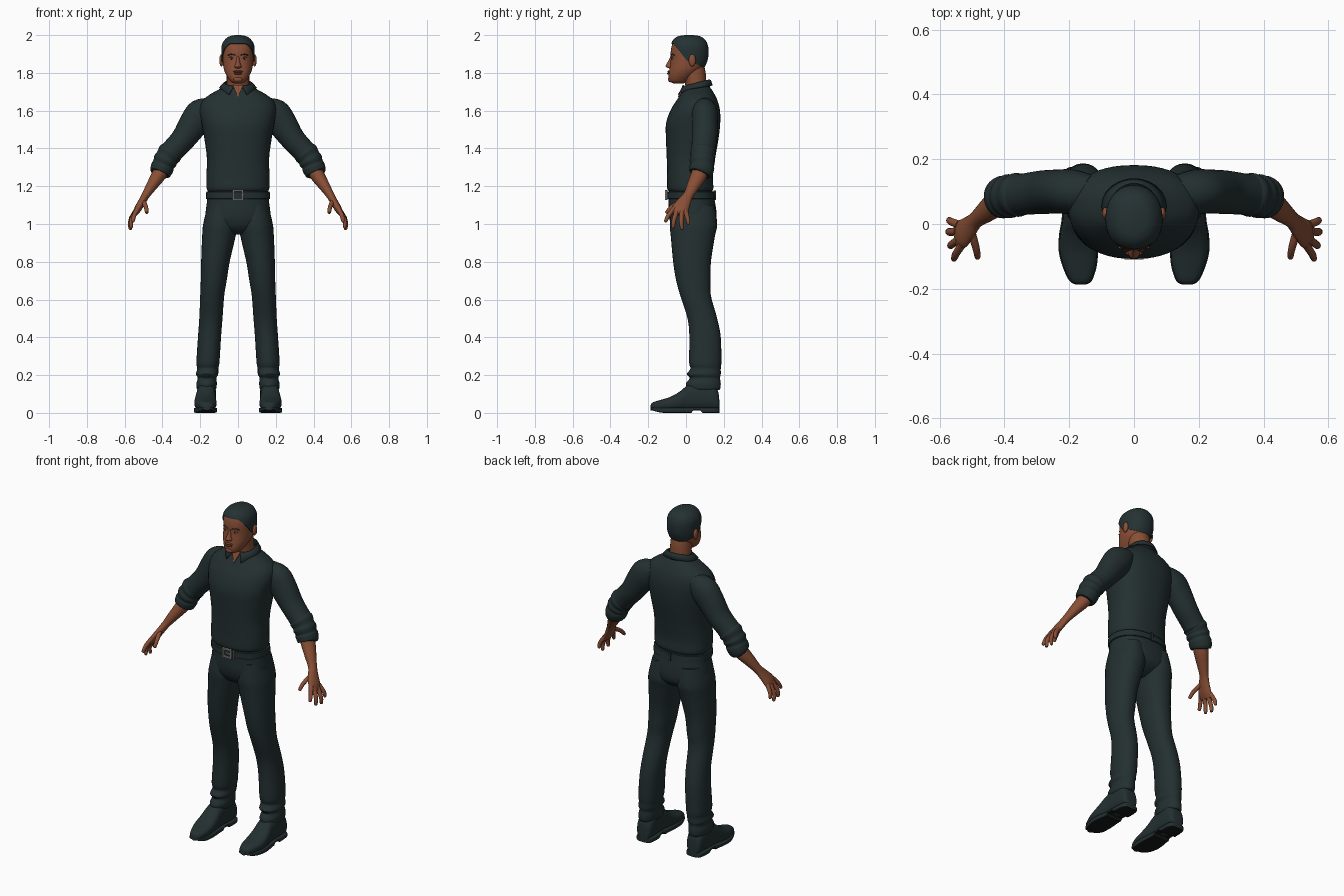
import bpy, bmesh, math
from mathutils import Vector as V

if "Cube" in bpy.data.objects:
    bpy.data.objects.remove(bpy.data.objects["Cube"])


def material(name, rgb):
    m = bpy.data.materials.new(name)
    m.diffuse_color = (*rgb, 1)
    m.use_nodes = True
    m.node_tree.nodes["Principled BSDF"].inputs["Base Color"].default_value = m.diffuse_color
    return m


CLOTH = material("dark cloth", (0.017, 0.029, 0.030))
HAIR = material("dark hair", (0.018, 0.031, 0.033))
SKIN = material("brown skin", (0.25, 0.077, 0.036))
LIP = material("lip brown", (0.16, 0.045, 0.026))
BLACK = material("sole black", (0.008, 0.010, 0.010))
STEEL = material("buckle metal", (0.30, 0.29, 0.27))
EYE = material("eye white", (0.45, 0.38, 0.33))


def finish(name, bm, mats, angle=40):
    bmesh.ops.recalc_face_normals(bm, faces=bm.faces)
    me = bpy.data.meshes.new(name)
    bm.to_mesh(me)
    bm.free()
    for m in mats:
        me.materials.append(m)
    ob = bpy.data.objects.new(name, me)
    bpy.context.collection.objects.link(ob)
    bpy.context.view_layer.objects.active = ob
    for o in bpy.context.selected_objects:
        o.select_set(False)
    ob.select_set(True)
    bpy.ops.object.shade_smooth_by_angle(angle=math.radians(angle))
    return ob


def smooth(keys, sub=4):
    """Catmull-Rom interpolation of a list of key tuples."""
    ks = [V(k) for k in keys]
    out = []
    for i in range(len(ks) - 1):
        a, b, c, d = ks[max(i - 1, 0)], ks[i], ks[i + 1], ks[min(i + 2, len(ks) - 1)]
        for j in range(sub):
            t = j / sub
            out.append(0.5 * (2 * b + (c - a) * t + (2 * a - 5 * b + 4 * c - d) * t * t
                              + (3 * b - a - 3 * c + d) * t ** 3))
    return out + [ks[-1]]


def loft_bm(rings, n=28, e=2.0):
    """Skin capped superellipse rings given as (centre, u, v)."""
    bm = bmesh.new()
    f = lambda q: math.copysign(abs(q) ** (2 / e), q)
    rows = [[bm.verts.new(c + u * f(math.cos(2 * math.pi * k / n)) + v * f(math.sin(2 * math.pi * k / n)))
             for k in range(n)] for c, u, v in rings]
    for a, b in zip(rows, rows[1:]):
        for k in range(n):
            bm.faces.new((a[k], a[(k + 1) % n], b[(k + 1) % n], b[k]))
    bm.faces.new(rows[0])
    bm.faces.new(rows[-1])
    return bm


def level_rings(keys, sub=4):
    """Level rings from (z, y front, y back, x left, x right)."""
    return [(V(((l + r) / 2, (f + b) / 2, z)), V(((r - l) / 2, 0, 0)), V((0, (b - f) / 2, 0)))
            for z, f, b, l, r in smooth(keys, sub)]


def level(name, keys, mat, n=32, e=2.2, sub=4):
    return finish(name, loft_bm(level_rings(keys, sub), n, e), [mat])


def sym(keys):
    return [(z, f, b, -w, w) for z, f, b, w in keys]


def tube(name, keys, mat, n=20, sub=4, s=1):
    """Tube through (x, y, z, depth radius, thickness radius)."""
    ks = smooth([(s * k[0], *k[1:]) for k in keys], sub)
    ps = [V(k[:3]) for k in ks]
    rings = []
    for i, k in enumerate(ks):
        t = (ps[min(i + 1, len(ps) - 1)] - ps[max(i - 1, 0)]).normalized()
        side = t.cross(V((0, 1, 0))).normalized()
        rings.append((ps[i], side.cross(t) * k[3], side * k[4]))
    return finish(name, loft_bm(rings, n), [mat])


def ball(name, c, r, mat):
    bm = bmesh.new()
    bmesh.ops.create_uvsphere(bm, u_segments=16, v_segments=10, radius=1)
    for v in bm.verts:
        v.co = V([c[i] + v.co[i] * r[i] for i in range(3)])
    return finish(name, bm, [mat])


def box(name, c, size, mat):
    bm = bmesh.new()
    bmesh.ops.create_cube(bm, size=1)
    for v in bm.verts:
        v.co = V([c[i] + v.co[i] * size[i] for i in range(3)])
    return finish(name, bm, [mat])


# Shirt body, hips and belt
level("shirt_body", sym([(1.172, -.088, .135, .158), (1.19, -.1, .145, .166), (1.25, -.1, .142, .167),
      (1.35, -.102, .155, .165), (1.45, -.106, .172, .178), (1.53, -.106, .181, .192),
      (1.6, -.083, .18, .202), (1.65, -.053, .168, .19), (1.685, -.03, .152, .15),
      (1.71, -.018, .137, .105), (1.73, -.01, .122, .075)]), CLOTH, 48, 2.3)
level("hips", sym([(1.18, -.09, .14, .158), (1.12, -.092, .153, .164), (1.05, -.092, .162, .172),
      (1.0, -.08, .155, .165), (.965, -.055, .12, .12), (.945, -.02, .08, .05)]), CLOTH, 48, 2.3)
level("belt", sym([(1.132, -.094, .15, .164), (1.134, -.1, .155, .169), (1.17, -.1, .15, .168),
      (1.172, -.094, .145, .163)]), CLOTH, 48, 2.3, 1)
for sx in (-.026, .026):
    box("buckle_side", (sx, -.104, 1.153), (.008, .012, .054), STEEL)
for sz in (1.13, 1.176):
    box("buckle_bar", (0, -.104, sz), (.06, .012, .008), STEEL)
box("buckle_prong", (.008, -.105, 1.153), (.034, .01, .006), STEEL)
box("belt_keeper", (.042, -.102, 1.153), (.007, .01, .048), STEEL)
box("belt_loop_back", (0, .152, 1.152), (.014, .012, .05), CLOTH)

# Neck, collar and open neckline
tube("neck", [(0, .06, 1.68, .058, .062), (0, .052, 1.74, .056, .06), (0, .045, 1.79, .06, .06),
     (0, .035, 1.84, .06, .06)], SKIN, 24)
bm = bmesh.new()
rows = []
for i in range(41):
    t = i / 40 * 2 - 1
    a, b = math.pi + t * (math.pi - .33), math.pi + t * (math.pi - .5)
    front = max(0, math.cos(b))
    ro = .086 + .034 * front ** 2
    top = 1.748 - .018 * math.cos(a)
    rows.append([bm.verts.new(p) for p in (
        (.068 * math.sin(a), .055 - .066 * math.cos(a), top - .045),
        (.073 * math.sin(a), .055 - .070 * math.cos(a), top),
        (.081 * math.sin(a), .055 - .078 * math.cos(a), top - .006),
        (.1 * math.sin(b), .055 - ro * math.cos(b), 1.722 - .012 * math.cos(b) - .042 * front ** 4))])
for a, b in zip(rows, rows[1:]):
    for k in range(3):
        bm.faces.new((a[k], b[k], b[k + 1], a[k + 1]))
sol = finish("collar", bm, [CLOTH]).modifiers.new("thickness", "SOLIDIFY")
sol.thickness = .006
bm = bmesh.new()
tri = [bm.verts.new(p) for p in ((-.028, -.018, 1.735), (.028, -.018, 1.735), (0, -.043, 1.672))]
f = bm.faces.new(tri)
ex = bmesh.ops.extrude_face_region(bm, geom=[f])["geom"]
bmesh.ops.translate(bm, vec=(0, .008, 0), verts=[g for g in ex if isinstance(g, bmesh.types.BMVert)])
finish("neckline_skin", bm, [SKIN])

# Head, with the hair raised from the scalp along cut hairlines
head = sym([(1.745, -.068, -.01, .022), (1.755, -.087, .01, .04), (1.78, -.092, .04, .058),
            (1.805, -.09, .07, .07), (1.83, -.086, .092, .077), (1.87, -.081, .109, .081),
            (1.91, -.081, .114, .082), (1.945, -.075, .11, .08), (1.97, -.064, .098, .067),
            (1.987, -.042, .076, .045), (1.994, -.005, .04, .015)])
bm = loft_bm(level_rings(head), 40, 2.15)
bmesh.ops.recalc_face_normals(bm, faces=bm.faces)
planes = [(V((0, -.06, 1.95)), V((0, .085, .065))), (V((0, 0, 1.868)), V((0, .4, 1))),
          (V((0, 0, 1.953)), V((0, 0, 1)))]
for co, no in planes:
    bmesh.ops.bisect_plane(bm, geom=bm.verts[:] + bm.edges[:] + bm.faces[:], plane_co=co, plane_no=no, dist=1e-5)


def is_hair(c):
    d = [(c - co).dot(no) > 0 for co, no in planes]
    return d[2] or (d[0] and d[1])


scalp = [f for f in bm.faces if is_hair(f.calc_center_median())]
ex = bmesh.ops.extrude_face_region(bm, geom=scalp)["geom"]
raised = {g for g in ex if isinstance(g, bmesh.types.BMVert)}
bm.normal_update()
for v, nrm in [(v, v.normal.copy()) for v in raised]:
    v.co += nrm * .006
for f in bm.faces:
    f.material_index = int(any(v in raised for v in f.verts))
face = finish("head", bm, [SKIN, HAIR])
bpy.context.view_layer.update()


def face_y(x, z):
    return face.ray_cast(V((x, -1, z)), V((0, 1, 0)))[1].y


# Facial features
level("nose", sym([(1.892, -.082, -.06, .006), (1.87, -.09, -.06, .009), (1.848, -.103, -.06, .013),
      (1.836, -.108, -.06, .019), (1.828, -.1, -.06, .018), (1.824, -.088, -.06, .01)]), SKIN, 16, 2)
ball("upper_lip", (0, face_y(0, 1.806), 1.807), (.026, .009, .006), LIP)
ball("lower_lip", (0, face_y(0, 1.796), 1.796), (.022, .009, .006), LIP)
ball("chin", (0, -.082, 1.766), (.024, .014, .015), SKIN)
for s in (-1, 1):
    y = face_y(s * .034, 1.875)
    ball("eye", (s * .034, y + .001, 1.876), (.012, .004, .0045), EYE)
    ball("iris", (s * .034, y - .002, 1.876), (.0045, .003, .0045), BLACK)
    ball("eyelid", (s * .034, y + .001, 1.882), (.015, .005, .004), SKIN)
    tube("eyebrow", [(x, face_y(s * x, z), z, .003, .003) for x, z in
                     ((.014, 1.894), (.035, 1.899), (.053, 1.893))], HAIR, 8, 3, s)
    ball("ear", (s * .088, .033, 1.866), (.011, .019, .032), SKIN)

for s in (-1, 1):
    # Sleeves with rolled cuffs
    tube("sleeve", [(.13, .095, 1.625, .055, .05), (.19, .1, 1.585, .068, .082), (.235, .1, 1.53, .068, .078),
         (.286, .098, 1.455, .067, .066), (.34, .092, 1.395, .064, .062), (.366, .089, 1.366, .066, .065)],
         CLOTH, 28, 4, s)
    tube("sleeve_folds", [(.35, .091, 1.385, .058, .058), (.36, .09, 1.374, .068, .067), (.375, .088, 1.352, .062, .061),
         (.385, .086, 1.335, .068, .064), (.394, .085, 1.315, .061, .058), (.4, .084, 1.30, .066, .061),
         (.413, .08, 1.272, .062, .056), (.416, .078, 1.265, .05, .045)], CLOTH, 28, 4, s)
    # Forearm and hand
    tube("forearm", [(.385, .088, 1.32, .044, .042), (.42, .068, 1.258, .043, .038), (.455, .04, 1.205, .035, .03),
         (.487, .014, 1.155, .027, .022), (.507, -.008, 1.12, .035, .02), (.53, -.03, 1.08, .045, .019),
         (.546, -.037, 1.05, .04, .012)], SKIN, 20, 4, s)
    fingers = {"index": ((.53, -.062, 1.085), (.55, -.093, 1.045), (.556, -.108, 1.015)),
               "middle": ((.54, -.048, 1.07), (.564, -.064, 1.02), (.566, -.068, .983)),
               "ring": ((.545, -.022, 1.065), (.57, -.025, 1.012), (.57, -.021, .975)),
               "little": ((.54, -.002, 1.07), (.566, .008, 1.03), (.57, .013, 1.002)),
               "thumb": ((.503, -.022, 1.122), (.488, -.073, 1.092), (.483, -.102, 1.062))}
    for nm, (a, b, c) in fingers.items():
        tip = V(c) + (V(c) - V(b)).normalized() * .006
        tube(nm + "_finger", [(*a, .013, .013), (*b, .0115, .0115), (*c, .009, .009), (*tip, .003, .003)],
             SKIN, 12, 3, s)
    # Trouser leg with stacked hem
    leg = [(1.1, -.075, .15, .02, .16), (1.0, -.086, .165, .004, .184), (.93, -.08, .152, .014, .19),
           (.8, -.068, .132, .044, .195), (.7, -.052, .13, .06, .197), (.62, -.03, .132, .073, .2),
           (.5, .008, .165, .082, .205), (.4, .018, .184, .09, .212), (.27, .016, .187, .098, .22),
           (.235, .024, .184, .104, .216), (.205, .004, .184, .105, .222), (.185, .02, .18, .114, .213),
           (.155, .0, .184, .112, .22), (.125, .006, .18, .117, .217), (.12, .03, .16, .13, .2)]
    level("trouser_leg", [(z, f, b, s * i, s * o) for z, f, b, i, o in leg], CLOTH, 32, 2.15)
    # Shoe upper, keyed by (y, centre x, top, half width)
    shoe = [(-.187, .164, .042, .012), (-.175, .165, .056, .032), (-.13, .168, .07, .05), (-.08, .172, .086, .058),
            (-.03, .172, .115, .056), (.01, .17, .148, .051), (.06, .168, .165, .05), (.13, .166, .165, .05),
            (.168, .166, .12, .042), (.177, .166, .06, .022)]
    rings = [(V((s * x, y, (t + .012) / 2)), V((w, 0, 0)), V((0, 0, (t - .012) / 2))) for y, x, t, w in smooth(shoe)]
    finish("shoe", loft_bm(rings, 28, 2.6), [CLOTH])
    # Sole with toe spring, arch and heel
    rings = []
    for y, x, t, w in smooth(shoe, 5):
        low = .018 * min(1, max(0, (-.11 - y) / .077)) ** 2 if y < .035 else (.014 if y < .075 else 0)
        rings.append((V((s * x, y, (.028 + low) / 2)), V((w + .003, 0, 0)), V((0, 0, (.028 - low) / 2))))
    bm = loft_bm(rings, 28, 7)
    bm.normal_update()
    bmesh.ops.recalc_face_normals(bm, faces=bm.faces)
    for f in bm.faces:
        f.material_index = int(f.normal.z < -.5)
    finish("sole", bm, [CLOTH, BLACK])
